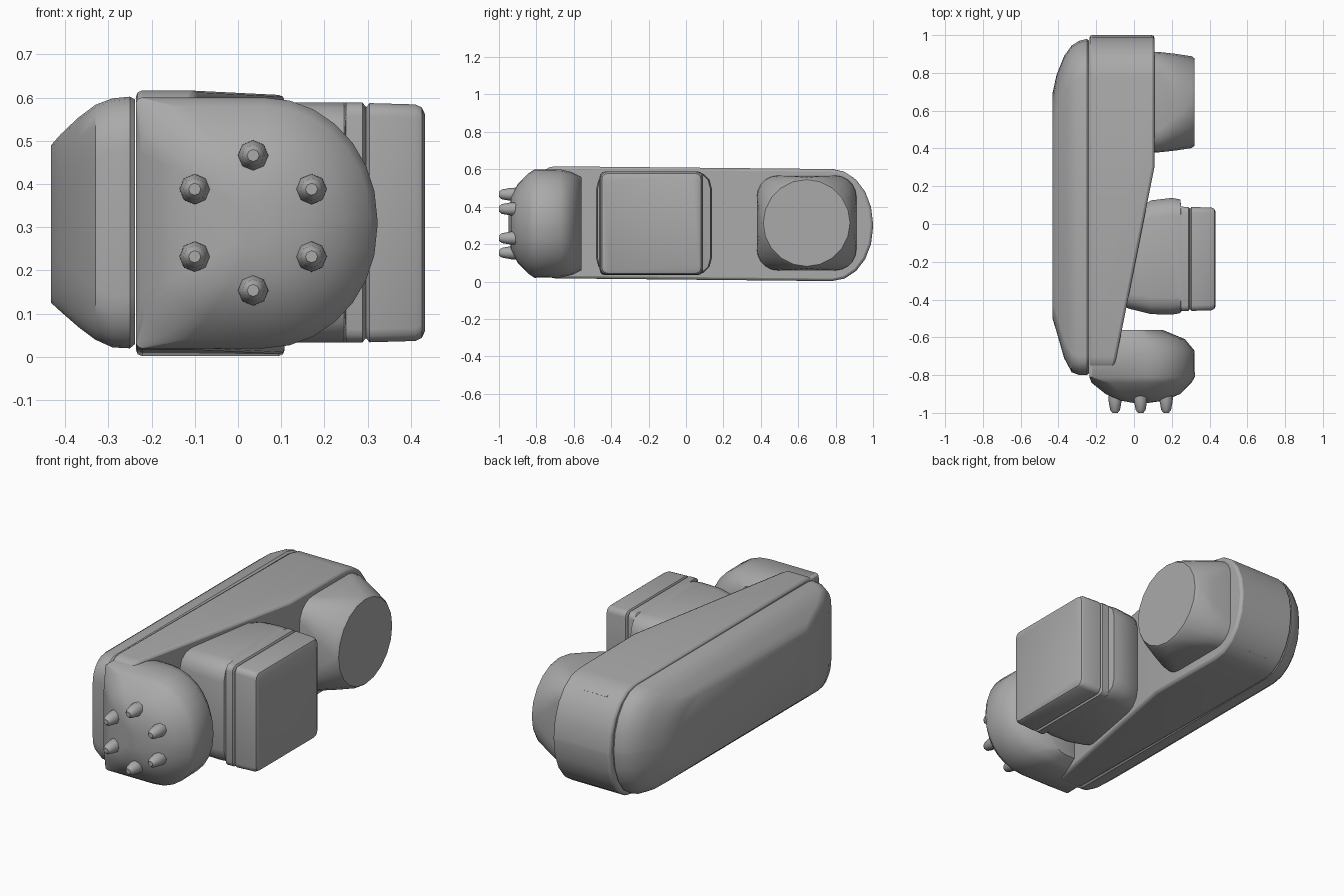
import bpy, bmesh
from math import sin, cos, pi
from mathutils import Vector

if "Cube" in bpy.data.objects:
    bpy.data.objects.remove(bpy.data.objects["Cube"])

grey = bpy.data.materials.new("warm_grey_metal")
grey.use_nodes = True
COLOUR = (0.4, 0.4, 0.4, 1)
grey.diffuse_color = COLOUR
grey.node_tree.nodes["Principled BSDF"].inputs["Base Color"].default_value = COLOUR


def ring(a0, a1, b0, b1, low, high, n=5):
    """Rounded rectangle; low / high are the (a, b) corner radii at each end."""
    corners = [(a1, b1, high, 0), (a0, b1, low, 1), (a0, b0, low, 2), (a1, b0, high, 3)]
    pts = []
    for a, b, (ra, rb), q in corners:
        ca = a - ra if a == a1 else a + ra
        cb = b - rb if b == b1 else b + rb
        for i in range(n + 1):
            t = (q + i / n) * pi / 2
            pts.append((ca + ra * cos(t), cb + rb * sin(t)))
    return pts


def finish(name, bm, bevel=0, angle=0.6):
    bmesh.ops.remove_doubles(bm, verts=bm.verts, dist=0.0005)
    bmesh.ops.recalc_face_normals(bm, faces=bm.faces)
    mesh = bpy.data.meshes.new(name)
    bm.to_mesh(mesh)
    bm.free()
    mesh.materials.append(grey)
    ob = bpy.data.objects.new(name, mesh)
    bpy.context.collection.objects.link(ob)
    if bevel:
        mod = ob.modifiers.new("soft_edges", "BEVEL")
        mod.width, mod.segments, mod.limit_method = bevel, 2, "ANGLE"
        mod.angle_limit = 0.7
    bpy.ops.object.select_all(action="DESELECT")
    ob.select_set(True)
    bpy.context.view_layer.objects.active = ob
    bpy.ops.object.shade_smooth_by_angle(angle=angle)
    return ob


def loft(rings):
    """Skin a list of 3D rings of equal length and close both ends."""
    bm = bmesh.new()
    loops = [[bm.verts.new(p) for p in r] for r in rings]
    for u, v in zip(loops, loops[1:]):
        for i in range(len(u)):
            j = (i + 1) % len(u)
            bm.faces.new((u[i], u[j], v[j], v[i]))
    bm.faces.new(loops[0])
    bm.faces.new(loops[-1])
    return bm


def along_x(x, pts):
    return [(x, a, b) for a, b in pts]


def along_y(y, pts):
    return [(a, y, b) for a, b in pts]


# Outer side cover, shrinking towards -x
cover = [(-0.238, -0.79, 0.97, 0.03, 0.595), (-0.25, -0.8, 0.98, 0.02, 0.602),
         (-0.29, -0.8, 0.97, 0.022, 0.598), (-0.33, -0.785, 0.945, 0.04, 0.583),
         (-0.37, -0.71, 0.89, 0.07, 0.553), (-0.41, -0.57, 0.79, 0.105, 0.515),
         (-0.432, -0.5, 0.69, 0.125, 0.49)]
finish("side_cover", loft([along_x(x, ring(a, b, c, d, (0.1, 0.12), (0.2, (d - c) * 0.48)))
                           for x, a, b, c, d in cover]))

# Main arm body: extruded outline with an oblique cut along the inner side
outline = ring(-0.8, 1.0, 0.01, 0.609, (0.1, 0.12), (0.22, 0.29))
bm = loft([along_x(x, outline) for x in (-0.236, 0.108)])
for v in bm.verts:
    v.co.z -= 0.01 * v.co.y
cut = bmesh.ops.bisect_plane(bm, geom=bm.verts[:] + bm.edges[:] + bm.faces[:],
                             plane_co=Vector((0.108, 0.3, 0)),
                             plane_no=Vector((1, -0.2, 0)), clear_outer=True)
bmesh.ops.holes_fill(bm, edges=[e for e in bm.edges if e.is_boundary])
finish("arm_body", bm, 0.014)

# Thin slot strips on the rounded rear end
for side in (1, -1):
    bm = bmesh.new()
    bmesh.ops.create_cube(bm, size=1)
    bmesh.ops.scale(bm, vec=(0.14, 0.012, 0.008), verts=bm.verts)
    strip = finish("rear_slot_top" if side > 0 else "rear_slot_bottom", bm)
    strip.location = (-0.08, 0.89, 0.301 + side * 0.253)
    strip.rotation_euler.x = -side * 0.6

# Domed front cap: straight on the cover side, round on the other
cap = [(-0.56, -0.16, 0.15, 0.06, 0.56), (-0.61, -0.22, 0.27, 0.035, 0.585),
       (-0.67, -0.236, 0.32, 0.022, 0.599), (-0.81, -0.236, 0.322, 0.02, 0.6),
       (-0.84, -0.225, 0.305, 0.04, 0.58), (-0.9, -0.15, 0.245, 0.1, 0.52),
       (-0.935, -0.07, 0.16, 0.17, 0.45), (-0.948, 0.0, 0.07, 0.25, 0.37)]
rings = []
for y, a, b, c, d in cap:
    h = d - c
    low = 0.015 if -0.83 < y < -0.6 else h * 0.2
    rings.append(along_y(y, ring(a, b, c, d, (min(low, (b - a) * 0.4),) * 2,
                                 (min(h * 0.45, (b - a) * 0.5), h * 0.48), 7)))
finish("front_cap", loft(rings), angle=0.7)

# Six tapered pins on the cap
for k in range(6):
    t = pi / 2 + k * pi / 3
    cx, cz = 0.035 + 0.156 * cos(t), 0.31 + 0.156 * sin(t)
    profile = [(-0.88, 0.036), (-0.935, 0.035), (-0.985, 0.026), (-1.0, 0.014)]
    finish(f"cap_pin_{k + 1}", loft([[(cx + r * cos(i * pi / 4), y, cz + r * sin(i * pi / 4))
                                      for i in range(8)] for y, r in profile]), angle=0.8)

# Motor block with chamfered flange, and its end plate
block = [(-0.1, -0.42, 0.0, 0.07, 0.55, 0.08), (-0.02, -0.45, 0.05, 0.045, 0.575, 0.08),
         (0.09, -0.477, 0.125, 0.034, 0.588, 0.09), (0.2, -0.48, 0.138, 0.034, 0.588, 0.09),
         (0.245, -0.472, 0.13, 0.034, 0.588, 0.09), (0.25, -0.462, 0.092, 0.034, 0.588, 0.03),
         (0.288, -0.46, 0.09, 0.034, 0.588, 0.03), (0.296, -0.45, 0.08, 0.044, 0.578, 0.03)]
finish("motor_block", loft([along_x(x, ring(a, b, c, d, (r, r), (r, r), 3))
                            for x, a, b, c, d, r in block]))
plate = [(0.296, 0.01), (0.304, 0), (0.41, 0.003), (0.425, 0.01), (0.432, 0.025)]
finish("motor_end_plate", loft([along_x(x, ring(-0.46 + s, 0.09 - s, 0.034 + s, 0.587 - s,
                                                (0.03, 0.03), (0.03, 0.03), 3))
                                for x, s in plate]))

# Rear joint: rounded square base blending into a round end
joint = [(0.05, 0.268, 0.255, 0.1), (0.14, 0.265, 0.253, 0.12), (0.22, 0.256, 0.25, 0.18),
         (0.305, 0.243, 0.243, 0.243), (0.32, 0.232, 0.232, 0.232)]
finish("rear_joint", loft([along_x(x, ring(0.645 - w, 0.645 + w, 0.313 - h, 0.313 + h,
                                           (r, r), (r, r))) for x, w, h, r in joint]))
